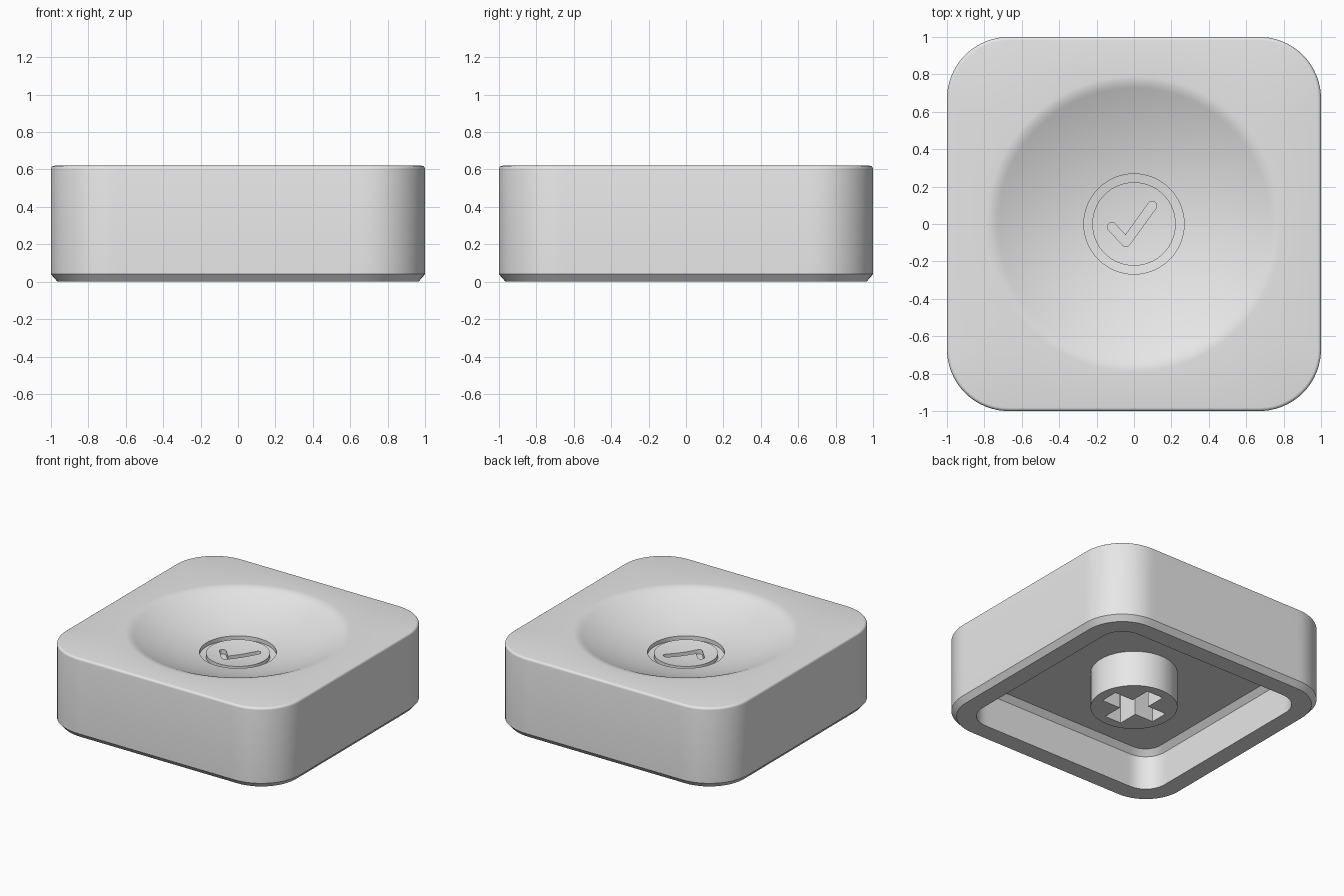
import bpy, bmesh
from math import pi, sin, cos, sqrt, atan2
from mathutils import Vector

if "Cube" in bpy.data.objects:
    bpy.data.objects.remove(bpy.data.objects["Cube"])

SIDES = 240
TOP = 0.62
CEILING = 0.3

grey = bpy.data.materials.new("plain_grey")
grey.use_nodes = True
grey.diffuse_color = (0.8, 0.8, 0.8, 1)
grey.node_tree.nodes["Principled BSDF"].inputs["Base Color"].default_value = (0.8, 0.8, 0.8, 1)


def to_object(name, bm):
    bmesh.ops.recalc_face_normals(bm, faces=bm.faces)
    mesh = bpy.data.meshes.new(name)
    bm.to_mesh(mesh)
    bm.free()
    obj = bpy.data.objects.new(name, mesh)
    mesh.materials.append(grey)
    bpy.context.collection.objects.link(obj)
    return obj


def reach(angle, half, radius):
    """Distance from the centre to a rounded square along an angle."""
    c, s = sorted((abs(cos(angle)), abs(sin(angle))), reverse=True)
    b = half - radius
    if half * s / c <= b:
        return half / c
    return b * (c + s) + sqrt((b * (c + s)) ** 2 - 2 * b * b + radius ** 2)


def loft(name, rings):
    """Skin (half size, corner radius, height) rings and close both ends."""
    bm = bmesh.new()
    loops = []
    for half, radius, z in rings:
        loop = []
        for i in range(SIDES):
            a = 2 * pi * i / SIDES
            d = reach(a, half, radius)
            loop.append(bm.verts.new((d * cos(a), d * sin(a), z)))
        loops.append(loop)
    for low, high in zip(loops, loops[1:]):
        for i in range(SIDES):
            j = (i + 1) % SIDES
            bm.faces.new((low[i], low[j], high[j], high[i]))
    bm.faces.new(loops[0])
    bm.faces.new(loops[-1])
    return to_object(name, bm)


def prism(name, outline, bottom, top):
    bm = bmesh.new()
    face = bm.faces.new([bm.verts.new((p[0], p[1], bottom)) for p in outline])
    out = bmesh.ops.extrude_face_region(bm, geom=[face])
    verts = [g for g in out["geom"] if isinstance(g, bmesh.types.BMVert)]
    bmesh.ops.translate(bm, verts=verts, vec=(0, 0, top - bottom))
    return to_object(name, bm)


def cut(target, cutter):
    cutter.hide_render = True
    mod = target.modifiers.new("cut", "BOOLEAN")
    mod.operation, mod.solver, mod.object = "DIFFERENCE", "EXACT", cutter
    bpy.context.view_layer.objects.active = target
    bpy.ops.object.modifier_apply(modifier=mod.name)
    bpy.data.objects.remove(cutter)


def dish(r):
    """Height of the scooped top, softly blended into the flat rim."""
    h, k = 0.18 * (1 - (r / 0.76) ** 2), 0.015
    if abs(h) < k:
        h = (h + k) ** 2 / (4 * k)
    return TOP - max(h, 0)


def dish_rings(start, end, steps, drop=0):
    radii = [start + (end - start) * i / steps for i in range(steps + 1)]
    return [(r, r, dish(r) - drop) for r in radii]


# Cap: centre disc, sunken ring, dish, rounded edge, walls, hollow underside
rings = dish_rings(0.01, 0.223, 8)
rings += dish_rings(0.223, 0.268, 2, 0.03)
rings += dish_rings(0.268, 0.72, 18) + dish_rings(0.73, 0.792, 7)
FILLET = 0.018
for i in range(5):
    a = pi / 2 * i / 4
    inset = FILLET * (1 - sin(a))
    rings.append((1 - inset, 0.33 - inset, TOP - FILLET * (1 - cos(a))))
rings += [(1, 0.33, 0.04), (0.965, 0.295, 0)]
rings += [(0.83, 0.17, 0), (0.83, 0.17, CEILING - 0.04), (0.79, 0.13, CEILING)]
cap = loft("key_cap", rings)

# Tick mark engraved in the centre disc
W = 0.024
p1, p2, p3 = Vector((-0.118, -0.016)), Vector((-0.043, -0.097)), Vector((0.097, 0.097))
a1, a2 = (atan2(d.y, d.x) for d in (p2 - p1, p3 - p2))


def arc(centre, start, end, steps=10):
    angles = [start + (end - start) * i / steps for i in range(steps + 1)]
    return [centre + W * Vector((cos(a), sin(a))) for a in angles]


n1, n2 = (Vector((-sin(a), cos(a))) for a in (a1, a2))
tick = arc(p2, a1 - pi / 2, a2 - pi / 2)
tick += arc(p3, a2 - pi / 2, a2 + pi / 2)
tick.append(p2 + W * (n1 + n2) / (1 + n1.dot(n2)))
tick += arc(p1, a1 + pi / 2, a1 + 3 * pi / 2)
cut(cap, prism("tick_cutter", tick, dish(0) - 0.03, TOP))

# Stem with a cross-shaped socket
circle = [(0.303 * cos(2 * pi * i / 96), 0.303 * sin(2 * pi * i / 96)) for i in range(96)]
stem = prism("stem", circle, 0.025, CEILING + 0.01)
L, T = 0.228, 0.07
cross = []
for q in range(4):
    c, s = round(cos(q * pi / 2)), round(sin(q * pi / 2))
    cross += [(c * x - s * y, s * x + c * y) for x, y in ((L, -T), (L, T), (T, T))]
cut(stem, prism("cross_cutter", cross, -0.1, CEILING))

for obj in (cap, stem):
    bpy.ops.object.select_all(action="DESELECT")
    obj.select_set(True)
    bpy.context.view_layer.objects.active = obj
    bpy.ops.object.shade_smooth_by_angle(angle=pi / 6)
